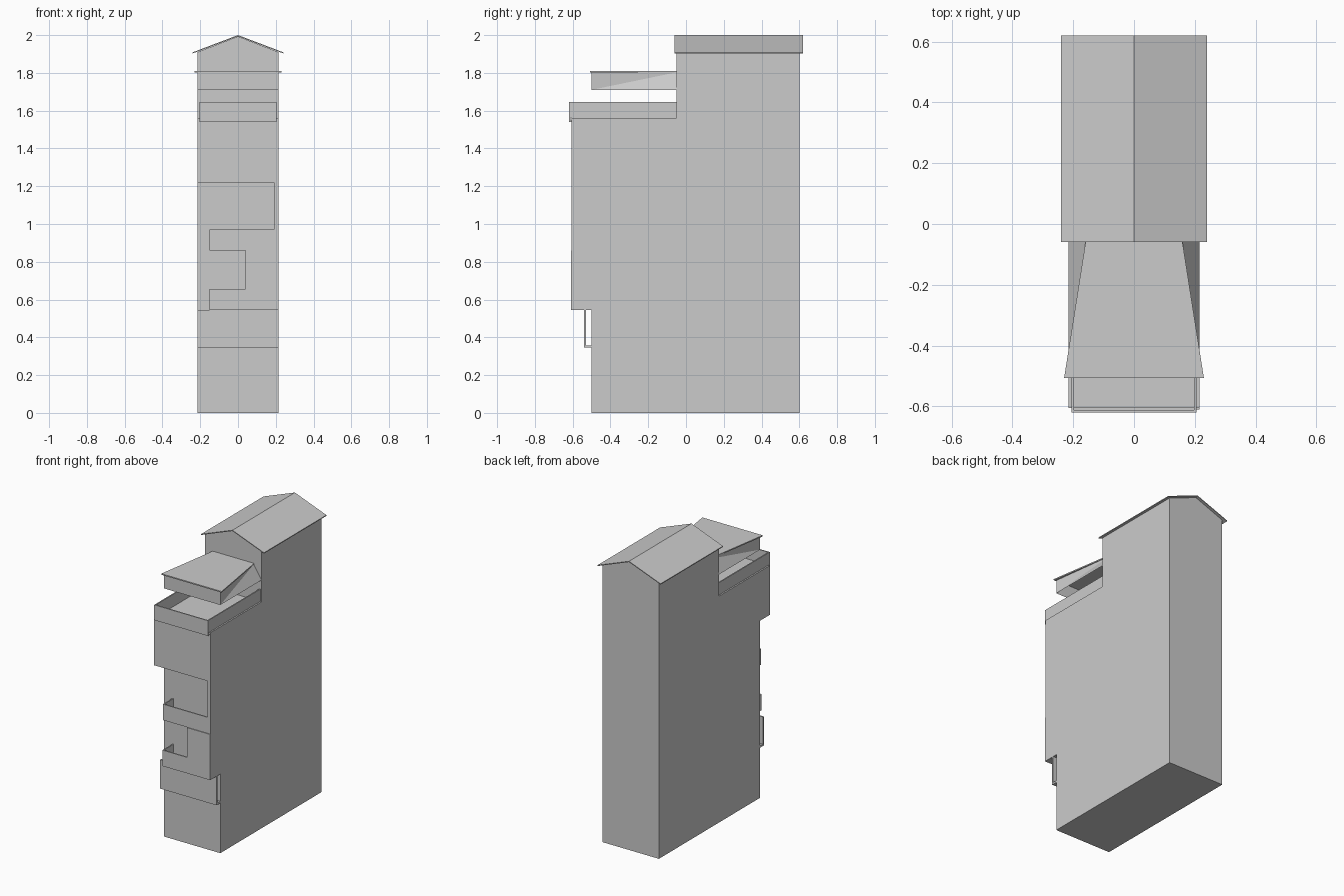
import bpy

if "Cube" in bpy.data.objects:
    bpy.data.objects.remove(bpy.data.objects["Cube"])


def mesh(name, verts, faces):
    me = bpy.data.meshes.new(name)
    me.from_pydata(verts, [], faces)
    me.update()
    ob = bpy.data.objects.new(name, me)
    bpy.context.collection.objects.link(ob)
    return ob


def prism(name, profile, axis, a, b):
    """Extrude a counter-clockwise 2D profile: axis 'x' takes (y, z), axis 'y' takes (x, z)."""
    def put(p, d):
        return (d, p[0], p[1]) if axis == 'x' else (p[0], d, p[1])
    if axis == 'y':
        a, b = b, a
    n = len(profile)
    verts = [put(p, d) for d in (a, b) for p in profile]
    faces = [tuple(reversed(range(n))), tuple(range(n, 2 * n))]
    faces += [(i, (i + 1) % n, n + (i + 1) % n, n + i) for i in range(n)]
    return mesh(name, verts, faces)


def box(name, x0, x1, y0, y1, z0, z1):
    return prism(name, [(y0, z0), (y1, z0), (y1, z1), (y0, z1)], 'x', x0, x1)


W = 0.215          # half width of the building
FRONT = -0.605     # face of the projecting upper floors
WALL = -0.5        # face of the ground floor and balcony recess
TOWER = -0.05      # face of the rear tower
T = 0.008          # thin wall thickness

# Main masses: gabled rear tower and lower front block with overhang
prism("rear_tower", [(-W, 0), (W, 0), (W, 1.91), (0, 1.993), (-W, 1.91)], 'y', TOWER, 0.602)
prism("front_block", [(WALL, 0), (TOWER, 0), (TOWER, 1.56), (FRONT, 1.56),
                      (FRONT, 1.22), (WALL, 1.22)], 'x', -W, W)

# Thin gable roof sheet
prism("gable_roof", [(-0.24, 1.903), (0, 1.994), (0.24, 1.903),
                     (0.24, 1.909), (0, 2.0), (-0.24, 1.909)], 'y', -0.06, 0.62)

# Right fin wall beside the balconies
box("side_fin", 0.19, W, FRONT, WALL, 0.545, 1.22)

# Two stacked balconies: floor, left wall and front parapet
for name, front, right, z0, z1 in (("upper", FRONT, 0.19, 0.86, 0.97),
                                   ("lower", -0.61, W, 0.545, 0.655)):
    box(name + "_balcony_floor", -0.15, 0.19, front, WALL, z0, z0 + T)
    box(name + "_balcony_side", -0.15, -0.15 + T, front, WALL, z0, z1)
    box(name + "_balcony_front", -0.15, right, front, front + T, z0, z1)

# Solid wall panel closing the right part of the lower balcony
box("balcony_panel", 0.04, W, -0.61, WALL, 0.655, 0.86)

# Shop sign board with its bottom shelf
box("sign_board", -W, W, -0.54, -0.53, 0.345, 0.545)
box("sign_shelf", -W, W, -0.53, WALL, 0.345, 0.358)

# Terrace parapet
box("parapet_front", -0.205, 0.205, -0.62, -0.62 + T, 1.54, 1.645)
box("parapet_underside", -0.205, 0.205, -0.62, FRONT, 1.54, 1.548)
for name, s in (("left", -1), ("right", 1)):
    x0, x1 = sorted((s * 0.205, s * (0.205 - T)))
    box("parapet_" + name, x0, x1, -0.62, TOWER, 1.56, 1.645)

# Canopy: tapered roof sheet over an open skirt with twisted triangular sides
outline = [(-0.23, -0.507), (0.23, -0.507), (0.158, TOWER), (-0.158, TOWER)]
mesh("canopy_top", [(x, y, z) for z in (1.802, 1.81) for x, y in outline],
     [(3, 2, 1, 0), (4, 5, 6, 7)] + [(i, (i + 1) % 4, 4 + (i + 1) % 4, 4 + i) for i in range(4)])
mesh("canopy_skirt",
     [(s * x, y, z) for s in (-1, 1) for x, y, z in
      ((W, WALL, 1.71), (W, WALL, 1.803), (0.155, TOWER, 1.803), (W, TOWER, 1.71))],
     [(0, 4, 5, 1), (0, 1, 2), (0, 2, 3), (4, 6, 5), (4, 7, 6)])
